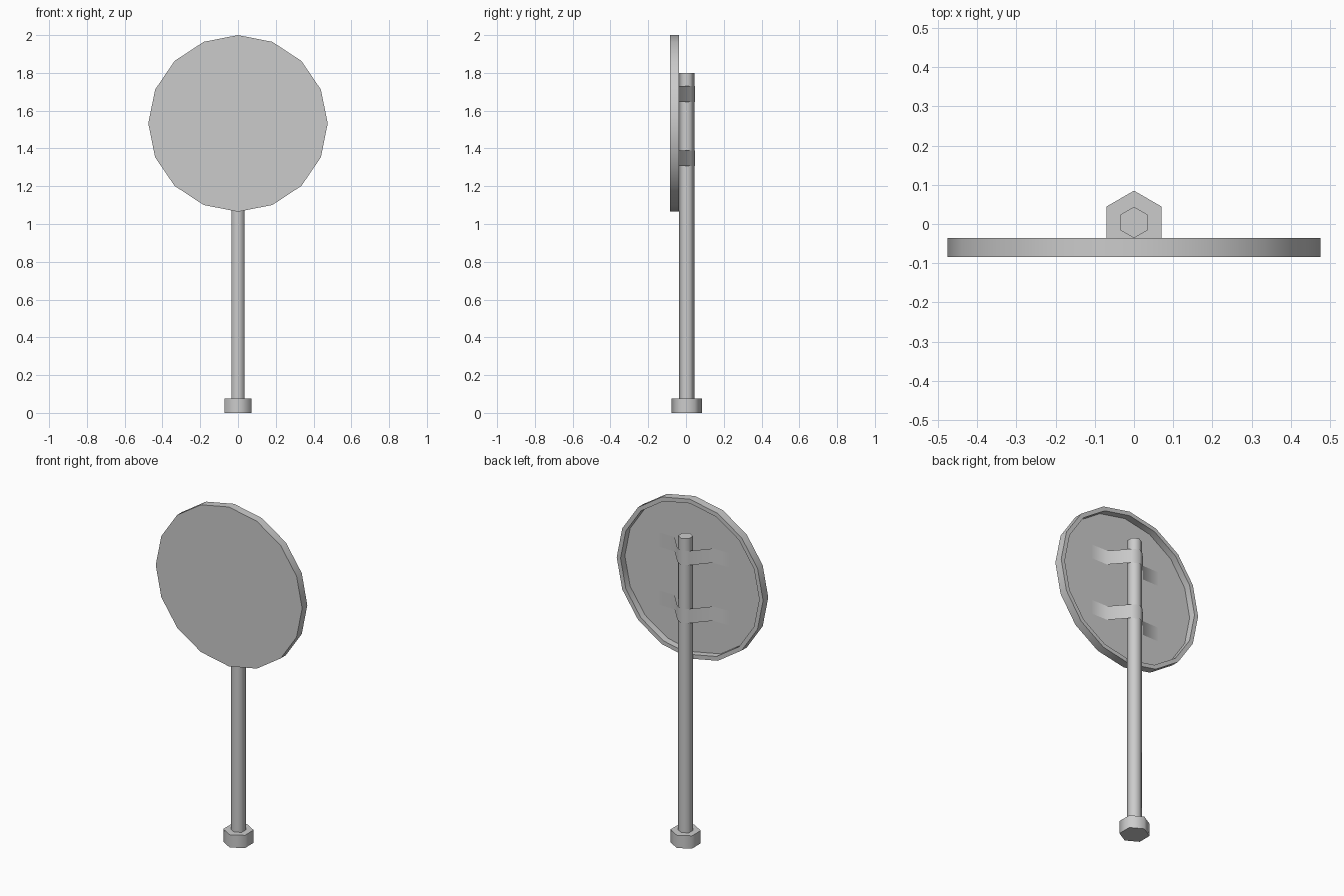
import bpy, bmesh, math

if "Cube" in bpy.data.objects:
    bpy.data.objects.remove(bpy.data.objects["Cube"])


def finish(bm, name, angle=65):
    mesh = bpy.data.meshes.new(name)
    bm.to_mesh(mesh)
    bm.free()
    obj = bpy.data.objects.new(name, mesh)
    bpy.context.collection.objects.link(obj)
    bpy.ops.object.select_all(action='DESELECT')
    obj.select_set(True)
    bpy.context.view_layer.objects.active = obj
    bpy.ops.object.shade_smooth_by_angle(angle=math.radians(angle))
    return obj


def lathe(name, sides, profile, place):
    """Stack rings of (radius, height), cap both ends; place() maps u, v, h to x, y, z."""
    bm = bmesh.new()
    rings = []
    for r, h in profile:
        angles = [2 * math.pi * i / sides for i in range(sides)]
        rings.append([bm.verts.new(place(r * math.sin(a), r * math.cos(a), h)) for a in angles])
    for a, b in zip(rings, rings[1:]):
        for i in range(sides):
            j = (i + 1) % sides
            bm.faces.new((a[i], a[j], b[j], b[i]))
    bm.faces.new(rings[0])
    bm.faces.new(rings[-1])
    bmesh.ops.recalc_face_normals(bm, faces=bm.faces)
    return finish(bm, name)


def upright(u, v, h):
    return (u, v + 0.004, h)


def facing_front(u, v, h):
    return (u, h, 1.5325 + v * 0.984)


# Hexagonal foot and pole
lathe("base", 6, [(0.081, 0), (0.081, 0.075)], upright)
lathe("pole", 6, [(0.04, 0.07), (0.04, 1.8)], upright)

# Sixteen-sided sign pan with a raised rim and hollow back
lathe("sign_plate", 16,
      [(0.475, -0.084), (0.475, -0.036), (0.45, -0.036), (0.45, -0.076)], facing_front)

# Sheet straps wrapping the pole, with tabs lying on the back of the sign
half = [(0.23, -0.074), (0.125, -0.073), (0.037, 0.027)]
path = half + [(0, 0.048)] + [(-x, y) for x, y in reversed(half)]
for name, z in (("lower_strap", 1.348), ("upper_strap", 1.688)):
    bm = bmesh.new()
    low = [bm.verts.new((x, y, z - 0.042)) for x, y in path]
    top = [bm.verts.new((x, y, z + 0.042)) for x, y in path]
    for i in range(len(path) - 1):
        bm.faces.new((low[i], low[i + 1], top[i + 1], top[i]))
    finish(bm, name)
